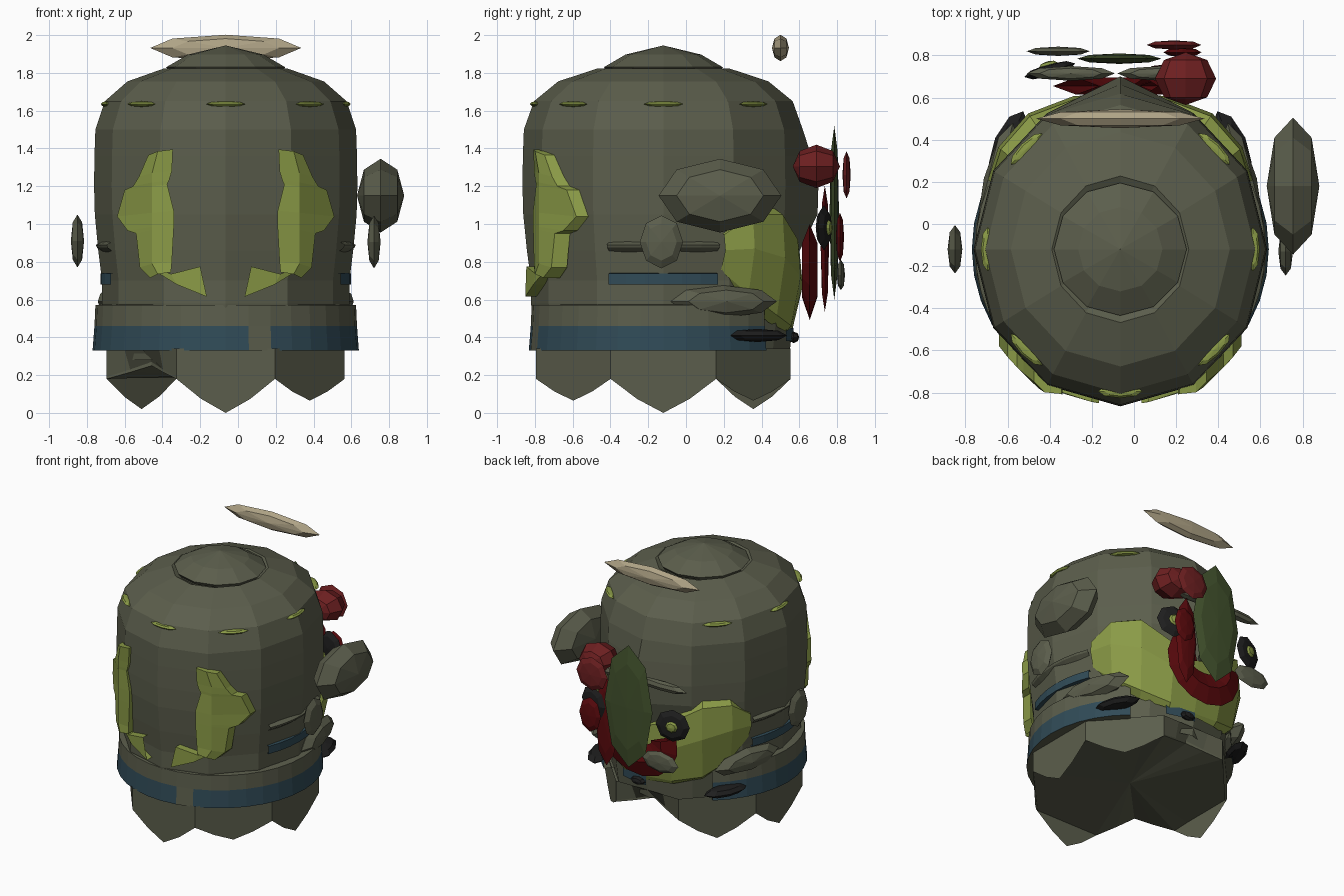
import bpy, bmesh, math
from mathutils import Matrix, Vector

if "Cube" in bpy.data.objects:
    bpy.data.objects.remove(bpy.data.objects["Cube"])

CX, CY = -0.065, -0.12      # axis of the rounded body
KY = 1.07                   # body is slightly deeper than wide


def mat(name, col):
    m = bpy.data.materials.new(name)
    m.diffuse_color = (*col, 1)
    m.use_nodes = True
    m.node_tree.nodes["Principled BSDF"].inputs["Base Color"].default_value = m.diffuse_color
    return m


OLIVE = mat("olive grey", (0.105, 0.111, 0.072))
YELLOW = mat("yellow green", (0.255, 0.325, 0.062))
BLUE = mat("slate blue", (0.03, 0.07, 0.095))
RED = mat("red", (0.155, 0.014, 0.015))
DARKRED = mat("dark red", (0.105, 0.003, 0.004))
TAN = mat("tan", (0.43, 0.37, 0.24))
BLACK = mat("black", (0.013, 0.013, 0.013))
LEAF = mat("leaf green", (0.055, 0.085, 0.026))


def make(name, verts, faces, *mats):
    me = bpy.data.meshes.new(name)
    me.from_pydata(verts, [], faces)
    for m in mats:
        me.materials.append(m)
    ob = bpy.data.objects.new(name, me)
    bpy.context.collection.objects.link(ob)
    return ob


def pt(deg, r, z, ky=KY):
    """Point around the body axis; 0 is the front, 90 is +x."""
    a = math.radians(deg)
    return (CX + r * math.sin(a), CY - r * ky * math.cos(a), z)


def grid(name, rows, closed, *mats):
    """Skin equally long point rows, facing away from the body axis."""
    n = len(rows[0])
    verts = [p for row in rows for p in row]
    faces = []
    for i in range(len(rows) - 1):
        for j in range(n if closed else n - 1):
            k = (j + 1) % n
            faces.append((i * n + j, i * n + k, (i + 1) * n + k, (i + 1) * n + j))
    ob = make(name, verts, faces, *mats)
    out = sum(p.area * (p.normal.x * (p.center.x - CX) + p.normal.y * (p.center.y - CY))
              for p in ob.data.polygons)
    if out < 0:
        ob.data.flip_normals()
    return ob


def lathe(name, profile, seg, ky, *mats):
    return grid(name, [[pt(360 * j / seg, r, z, ky) for j in range(seg)] for r, z in profile],
                True, *mats)


def blob(name, loc, half, m, axis='Y', turn=0.0):
    """Low-poly ellipsoid with its poles along the given axis."""
    bm = bmesh.new()
    bmesh.ops.create_uvsphere(bm, u_segments=8, v_segments=4, radius=1)
    rot = {'X': Matrix.Rotation(math.pi / 2, 4, 'Y'),
           'Y': Matrix.Rotation(math.pi / 2, 4, 'X'), 'Z': Matrix()}[axis]
    bm.transform(Matrix.Translation(loc) @ Matrix.Rotation(math.radians(turn), 4, 'Z')
                 @ Matrix.Diagonal((*half, 1)) @ rot)
    ob = make(name, [], [], m)
    bm.to_mesh(ob.data)
    bm.free()
    return ob


# Domed body with a bulge down the middle of the back, and a stepped cap
body = lathe("body", [(0.62, 0.28), (0.645, 0.5), (0.655, 0.58), (0.655, 0.7), (0.675, 0.86),
                      (0.693, 1.05), (0.697, 1.2), (0.695, 1.36), (0.69, 1.5), (0.64, 1.65),
                      (0.52, 1.755), (0.325, 1.824), (0.28, 1.80)], 12, KY, OLIVE)
for v in body.data.vertices:
    if abs(v.co.x - CX) < 0.01 and v.co.y > 0.4 and 1.0 < v.co.z < 1.4:
        v.co.y += 0.075 if v.co.z < 1.3 else 0.04
lathe("cap", [(0.29, 1.80), (0.315, 1.83), (0.2, 1.897), (0.001, 1.945)], 12, 1.0, OLIVE)

# Flared hem, open at the back, with a painted blue stripe broken at the front
hem = lathe("hem", [(0.63, 0.33), (0.705, 0.33), (0.695, 0.46), (0.69, 0.57), (0.64, 0.575)],
            36, 1.01, OLIVE, BLUE)
bm = bmesh.new()
bm.from_mesh(hem.data)
back = []
for f in bm.faces:
    c = f.calc_center_median()
    a = math.degrees(math.atan2(c.x - CX, -(c.y - CY)))
    if abs(a) > 140:
        back.append(f)
    elif 0.34 < c.z < 0.45 and not 10 < a < 20:
        f.material_index = 1
bmesh.ops.delete(bm, geom=back, context='FACES')
bm.to_mesh(hem.data)
bm.free()

# Scalloped skirt of eight flat lobes; the front-left and back ones fold inward
top, mid, tip, rim = [], [], [], []
R = 0.63 / math.cos(math.pi / 8)
for j in range(32):
    side, t = j // 4, (j % 4) / 4
    a = Vector(pt(side * 45 - 22.5, R, 0))
    b = Vector(pt(side * 45 + 22.5, R, 0))
    p = a.lerp(b, t)
    w = 1 - abs(2 * t - 1)
    curve = w * (1.35 - 0.35 * w)
    low = 0.0 if side % 2 == 0 else (0.02 if side == 5 else 0.065)
    q = p.copy()
    z_mid, z_tip = 0.19, 0.18 - (0.18 - low) * curve
    z_rim = 0.185
    if side in (7, 4):
        q = p.lerp(Vector((CX, CY, 0)), 0.12 * w)
        z_mid, z_tip = 0.19 + 0.08 * w, 0.18 + 0.07 * w
        z_rim = z_tip
    top.append((p.x, p.y, 0.34))
    mid.append((q.x, q.y, z_mid))
    tip.append((q.x, q.y, z_tip))
    rim.append((q.x, q.y, z_rim))
grid("skirt", [top, mid, tip], True, OLIVE)

# Underside closing the skirt, facing down
make("underside", rim + [(CX, CY, 0.2)], [((j + 1) % 32, j, 32) for j in range(32)], OLIVE)

# Ring of slits round the dome
for d in (0, 45, 90, 135, 225, 270, 315):
    blob("dome_slit", pt(d, 0.63, 1.635), (0.105, 0.032, 0.015), YELLOW, 'Z', d)


# Front eye marks bent round the body
def mark_point(s, u, z, k):
    return (CX + s * u, CY - k * 0.765 * math.sqrt(1 - (u / 0.72) ** 2), z)


STEM = [(1.385, .28, .36, .41), (1.27, .285, .39, .46), (1.22, .30, .39, .49),
        (1.20, .31, .39, .535), (1.06, .275, .39, .575), (.985, .275, .39, .52),
        (.97, .275, .39, .475), (.79, .285, .39, .455), (.735, .29, .36, .40)]
FOOT_TOP = [(.135, .775), (.29, .735), (.39, .78)]
FOOT_LOW = [(.10, .615), (.26, .68), (.39, .76)]
for s in (-1, 1):
    rows = []
    for z, u0, u1, u2 in STEM:
        rows.append([mark_point(s, u, z + dz, k) for u, dz, k in
                     ((u0, .01, .88), (u0, .01, .975), (u1, 0, 1.025), (u2, -.02, 1.0),
                      (u2, -.02, .86))])
    rows.insert(0, [(x, y + 0.06, z) for x, y, z in rows[0]])
    grid("eye_mark", rows, False, YELLOW)
    grid("eye_mark_foot", [[mark_point(s, u, z, k) for u, z in line] for line, k in
                           ((FOOT_TOP, .88), (FOOT_TOP, .965), (FOOT_LOW, .965), (FOOT_LOW, .88))],
         False, YELLOW)

# Side details: blue strip, ridge, hanging pods and black feet
for s in (-1, 1):
    arc = [s * a for a in range(66, 116, 8)]
    grid("side_strip", [[pt(a, r, z) for a in arc] for r, z in
                        ((.63, .68), (.664, .681), (.664, .739), (.63, .74))], False, BLUE)
    grid("side_ridge", [[pt(a, r, z) for a in arc] for r, z in
                        ((.65, .85), (.682, .875), (.688, .89), (.65, .91))], False, OLIVE)
    blob("side_pod", (CX + s * 0.58, 0.2, 0.59), (0.07, 0.29, 0.085), OLIVE, 'X', s * 14)
    blob("foot", (CX + s * 0.53, 0.38, 0.41), (0.07, 0.17, 0.035), BLACK, 'Z', s * 24)

# Small blue patch and black nub low on the back
grid("back_patch", [[pt(a, 0.645, z) for a in (160, 170, 180)] for z in (0.38, 0.45)], False, BLUE)
blob("back_nub", (0.0, 0.57, 0.40), (0.06, 0.03, 0.03), BLACK)

# Floating hands and discs
blob("large_hand", (0.755, 0.18, 1.15), (0.125, 0.325, 0.195), OLIVE, 'X')
blob("right_disc", (0.72, -0.13, 0.905), (0.035, 0.115, 0.14), OLIVE, 'X')
blob("left_disc", (-0.85, -0.12, 0.91), (0.035, 0.115, 0.14), OLIVE, 'X')

# Yellow mask wrapped round the back, with fuller cheeks
MASK = [(-64, .74, .96, .70), (-52, .60, 1.09, .735), (-36, .48, 1.10, .745),
        (-18, .43, .96, .715), (0, .42, .88, .69), (18, .43, .96, .715),
        (36, .48, 1.10, .745), (52, .60, 1.09, .735), (64, .74, .96, .70)]
rows = [[pt(180 + a, 0.64, lo) for a, lo, hi, r in MASK]]
for t, d in ((0.06, -0.05), (0.55, 0), (0.92, -0.015)):
    rows.append([pt(180 + a, r + d, lo + (hi - lo) * t) for a, lo, hi, r in MASK])
rows.append([pt(180 + a, 0.65, hi) for a, lo, hi, r in MASK])
grid("back_mask", rows, False, YELLOW)

# Crescent mouth with a diamond cross-section
mouth = []
for rx, rz, y in ((.32, .28, .655), (.21, .16, .695), (.10, .04, .655), (.21, .16, .615),
                  (.32, .28, .655)):
    mouth.append([(-0.07 + rx * math.cos(math.radians(a)), y,
                   0.77 + rz * math.sin(math.radians(a))) for a in range(165, 421, 25)])
grid("mouth", mouth, False, DARKRED)

# Back face: tongue, eyes, brows, leaf and cheek disc
blob("tongue", (0.15, 0.735, 0.87), (0.09, 0.022, 0.335), DARKRED)
for s in (-1, 1):
    x = -0.07 + s * 0.33
    blob("back_eye", (x, 0.73, 0.98), (0.125, 0.03, 0.12), BLACK, 'Y', -s * 15)
    blob("pupil", (x + s * 0.007, 0.755, 0.98), (0.045, 0.018, 0.042), YELLOW, 'Y', -s * 15)
    blob("brow", (-0.085 + s * 0.215, 0.715, 1.25), (0.21, 0.035, 0.035), OLIVE, 'Z')
blob("leaf", (-0.07, 0.785, 1.06), (0.2, 0.025, 0.46), LEAF)
blob("cheek_disc", (-0.36, 0.82, 0.73), (0.15, 0.022, 0.08), OLIVE)

# Red ornaments on the back
blob("red_ball", (0.245, 0.69, 1.305), (0.145, 0.125, 0.115), RED)
blob("upper_red_disc", (0.19, 0.85, 1.26), (0.13, 0.022, 0.125), RED)
blob("lower_red_disc", (0.23, 0.815, 0.93), (0.09, 0.022, 0.13), DARKRED)

# Floating halo plate
blob("halo", (-0.065, 0.5, 1.932), (0.4, 0.045, 0.07), TAN)
